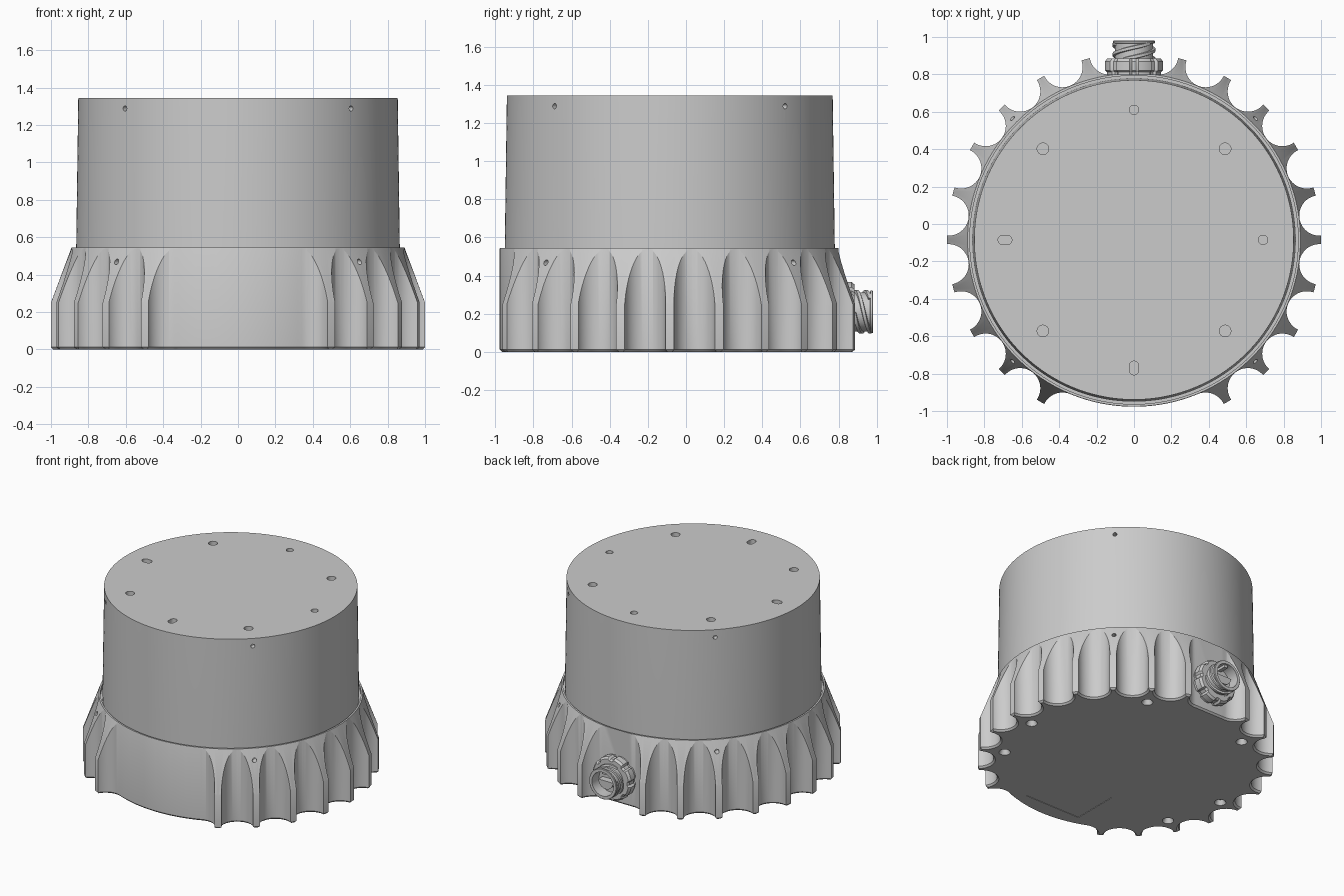
import bpy, bmesh
from math import sin, cos, pi, radians
from mathutils import Matrix, Vector

if "Cube" in bpy.data.objects:
    bpy.data.objects.remove(bpy.data.objects["Cube"])

CY = -0.085                      # y of the housing axis
AXIS = Matrix.Translation((0, CY, 0))
PORT = Matrix.Translation((0, 0, 0.21)) @ Matrix.Rotation(-pi / 2, 4, 'X')   # local z -> +y


def bridge(bm, rings, mat):
    """Solid made from equal-sized closed loops, capped at both ends."""
    vs = [[bm.verts.new(mat @ Vector(p)) for p in r] for r in rings]
    n = len(vs[0])
    for a, b in zip(vs, vs[1:]):
        for i in range(n):
            bm.faces.new((a[i], a[(i + 1) % n], b[(i + 1) % n], b[i]))
    bm.faces.new(vs[0])
    bm.faces.new(vs[-1])


def make(name, solids):
    bm = bmesh.new()
    for rings, mat in solids:
        bridge(bm, rings, mat)
    bmesh.ops.recalc_face_normals(bm, faces=bm.faces)
    me = bpy.data.meshes.new(name)
    bm.to_mesh(me)
    bm.free()
    ob = bpy.data.objects.new(name, me)
    bpy.context.collection.objects.link(ob)
    return ob


def lathe(profile, seg):
    return [[(r * cos(2 * pi * i / seg), r * sin(2 * pi * i / seg), z) for i in range(seg)]
            for r, z in profile]


def slot(r, z0, z1, sx=0, sy=0, seg=24):
    """Round or elongated hole cutter."""
    def ring(z):
        pts = []
        for i in range(seg):
            a = 2 * pi * (i + 0.5) / seg
            pts.append((r * cos(a) + (sx if cos(a) > 0 else -sx),
                        r * sin(a) + (sy if sin(a) > 0 else -sy), z))
        return pts
    return [ring(z0), ring(z1)]


def box(x, y0, y1, z0, z1):
    return [[(-x, y0, z), (x, y0, z), (x, y1, z), (-x, y1, z)] for z in (z0, z1)]


def cut(ob, solids):
    cutter = make("cutter", solids)
    cutter.hide_render = True
    mod = ob.modifiers.new("cut", 'BOOLEAN')
    mod.operation, mod.solver, mod.object = 'DIFFERENCE', 'EXACT', cutter
    bpy.context.view_layer.objects.active = ob
    bpy.ops.object.modifier_apply(modifier=mod.name)
    bpy.data.objects.remove(cutter)


def smooth(ob, angle=28):
    bpy.ops.object.select_all(action='DESELECT')
    ob.select_set(True)
    bpy.context.view_layer.objects.active = ob
    bpy.ops.object.shade_smooth_by_angle(angle=radians(angle))


def polar(r, deg, z=0):
    return Matrix.Translation((r * cos(radians(deg)), CY + r * sin(radians(deg)), z))


def radial(r, deg, z):
    """Local z points outward from the axis."""
    return polar(r, deg, z) @ Matrix.Rotation(radians(deg), 4, 'Z') @ Matrix.Rotation(pi / 2, 4, 'Y')


# Finned base: tapered drum, scalloped around the sides
base = make("finned_base", [(lathe([(0.988, 0), (1, 0.012), (1, 0.25), (0.89, 0.545),
                                    (0.878, 0.545), (0.878, 0.515)], 192), AXIS)])
R, C = 0.892, 0.012              # scallop floor radius, bottom chamfer
sr = 1 - R
flute = lathe([(sr + 2 * C, -C), (sr, C), (sr, 0.7)], 48)
right = [-67.5 + 15 * i for i in range(11)]
cut(base, [(flute, polar(1, a)) for a in right + [180 - a for a in right]])

# Plain curved front panel
sector = []
for i in range(31):
    a = radians(-112.5 + 45 * i / 30)
    sector.append([(r * cos(a), r * sin(a), z) for r, z in
                   ((R - 2 * C, -C), (R, C), (R, 0.7), (1.08, 0.7), (1.08, -C))])
cut(base, [(sector, AXIS)])

# Flat rear face behind the connector
fx, fy = R * cos(radians(82.5)), R * sin(radians(82.5)) + CY
flat = [[(x, y, z) for y, z in ((fy - 2 * C, -C), (fy, C), (fy, 0.7), (1.1, 0.7), (1.1, -C))]
        for x in (-fx, fx)]
cut(base, [(flat, Matrix())])

# Underside screw holes, label recess and fin pin holes
under = [(lathe([(0.042, -0.006), (0.036, 0.006), (0.024, 0.035)], 24), polar(0.83, a))
         for a in (0, 180, 60, 120, -30, 210)]
under.append((box(0.228, -0.855, -0.505, -0.01, 0.003), Matrix()))
under += [(slot(0.015, -0.05, 0.1), radial(0.92, a, 0.468)) for a in (45, 135, 225, 315)]
cut(base, under)
smooth(base)

# Upper drum with slight draft and mounting holes
drum = make("upper_drum", [(lathe([(0.865, 0.5), (0.865, 0.55), (0.854, 1.345)], 192), AXIS)])
holes = [(0, 0.61, 0.025, 0, 0), (0.69, CY, 0.025, 0, 0),
         (-0.69, CY, 0.025, 0.012, 0), (0, -0.77, 0.025, 0, 0.012)]
holes += [(sx * 0.487, CY + sy * 0.487, 0.031, 0, 0) for sx in (-1, 1) for sy in (-1, 1)]
cuts = [(slot(r, 1.28, 1.4, ex, ey), Matrix.Translation((x, y, 0))) for x, y, r, ex, ey in holes]
cuts += [(slot(0.014, -0.04, 0.1), radial(0.855, a, 1.288)) for a in (45, 135, 225, 315)]
cut(drum, cuts)
smooth(drum)


# Connector nut with grip notches
def nut_ring(scale, y):
    pts = []
    for i in range(80):
        r = (0.144 if i % 10 in (0, 1, 2) else 0.158) * scale
        a = 2 * pi * (i - 1) / 80 + pi / 2
        pts.append((r * cos(a), r * sin(a), y))
    return pts


nut = make("connector_nut", [([nut_ring(0.93, 0.785), nut_ring(0.93, 0.812), nut_ring(1, 0.822),
                               nut_ring(1, 0.868), nut_ring(0.92, 0.884)], PORT)])
smooth(nut)

# Hollow connector barrel
barrel = make("connector_barrel", [(lathe([(0.102, 0.80), (0.102, 0.965), (0.112, 0.967), (0.112, 0.977),
                                           (0.109, 0.98), (0.088, 0.98), (0.088, 0.895)], 64), PORT)])
smooth(barrel)

# Three-start coupling thread around the barrel
threads = []
for k in range(3):
    path = []
    for i in range(41):
        t = i / 40
        a = radians(120 * k + 200 * t)
        y = 0.88 + 0.085 * t
        path.append([(r * cos(a), r * sin(a), y + d) for r, d in
                     ((0.098, -0.012), (0.114, -0.008), (0.114, 0.008), (0.098, 0.012))])
    threads.append((path, PORT))
smooth(make("connector_thread", threads))

# Keyed insert inside the barrel
half = [[(0.06 * cos(pi * i / 16), 0.06 * sin(pi * i / 16) - 0.01, y) for i in range(17)]
        for y in (0.88, 0.945)]
insert = make("connector_insert", [(half, PORT), (box(0.014, -0.092, -0.068, 0.88, 0.965), PORT)])
smooth(insert)
